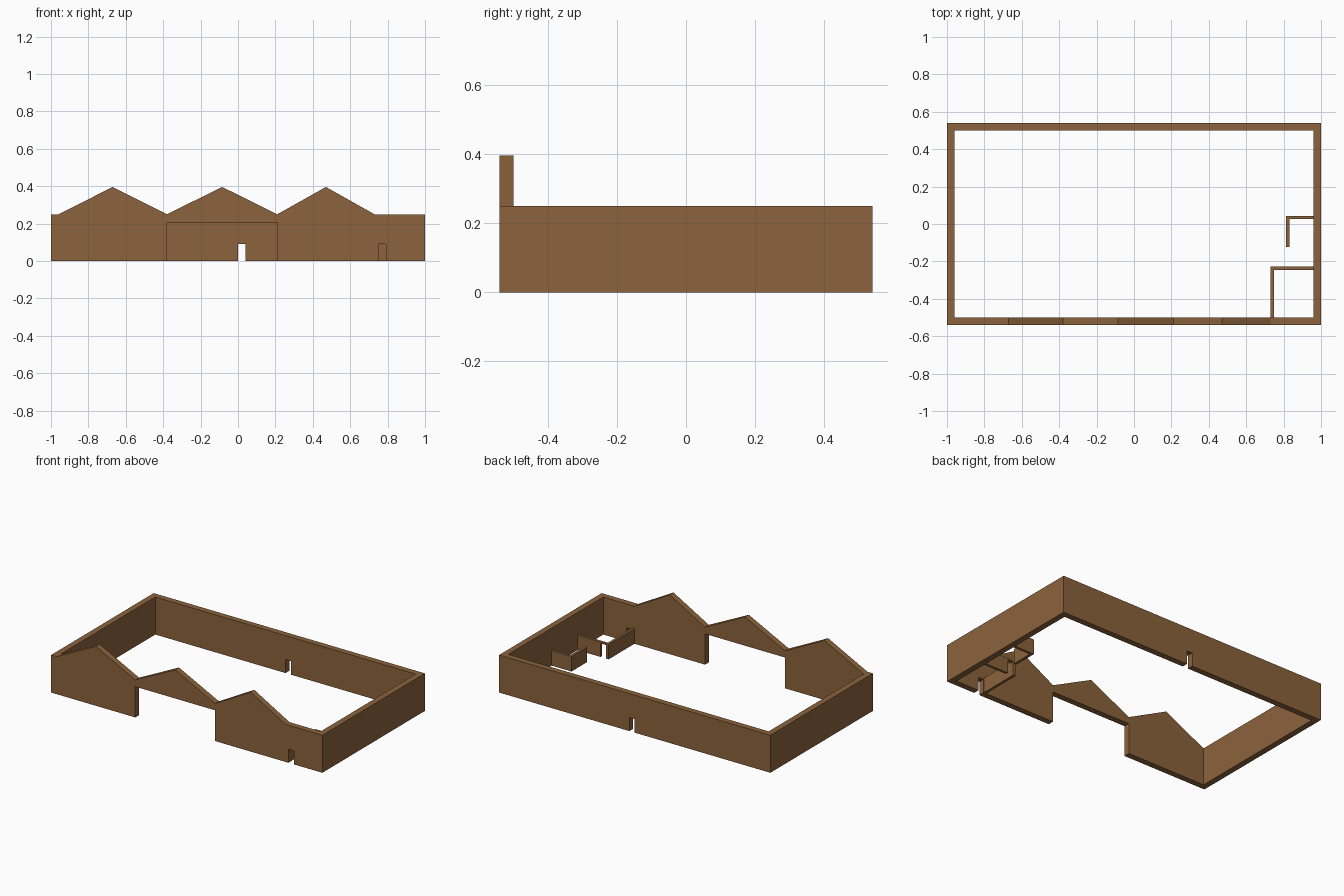
import bpy, bmesh

if "Cube" in bpy.data.objects:
    bpy.data.objects.remove(bpy.data.objects["Cube"])

brown = bpy.data.materials.new("brown_wall")
brown.diffuse_color = (0.26, 0.125, 0.045, 1)
brown.use_nodes = True
brown.node_tree.nodes["Principled BSDF"].inputs["Base Color"].default_value = brown.diffuse_color


def panel(name, outline, y0, y1):
    """Extrude an x-z outline from y0 to y1."""
    bm = bmesh.new()
    face = bm.faces.new([bm.verts.new((x, y0, z)) for x, z in outline])
    ext = bmesh.ops.extrude_face_region(bm, geom=[face])
    verts = [g for g in ext["geom"] if isinstance(g, bmesh.types.BMVert)]
    bmesh.ops.translate(bm, verts=verts, vec=(0, y1 - y0, 0))
    bmesh.ops.recalc_face_normals(bm, faces=bm.faces)
    mesh = bpy.data.meshes.new(name)
    bm.to_mesh(mesh)
    bm.free()
    mesh.materials.append(brown)
    obj = bpy.data.objects.new(name, mesh)
    bpy.context.collection.objects.link(obj)
    return obj


def wall(name, x0, x1, y0, y1, top, openings=()):
    """Wall with a top line (points left to right) and floor-level openings."""
    if not isinstance(top, list):
        top = [(x0, top), (x1, top)]
    base = [(x0, 0)]
    for a, b, h in openings:
        base += [(a, 0), (a, h), (b, h), (b, 0)]
    base.append((x1, 0))
    return panel(name, base + top[::-1], y0, y1)


W, D, T, H = 1.0, 0.54, 0.04, 0.25
PEAK, DOOR, ROOM, P = 0.396, 0.09, 0.1, 0.018

# Front wall: three gables, wide gateway and a small door
gables = [(-W, H), (-0.96, H), (-0.67, PEAK), (-0.38, H), (-0.085, PEAK),
          (0.21, H), (0.47, PEAK), (0.73, H), (W, H)]
wall("front_wall", -W, W, -D, -D + T, gables,
     [(-0.38, 0.21, 0.205), (0.75, 0.79, DOOR)])

# Back wall with a small door
wall("back_wall", -W, W, D - T, D, H, [(0.0, 0.04, DOOR)])

# Side walls
for name, x in (("left_wall", -W), ("right_wall", W - T)):
    wall(name, x, x + T, -D + T, D - T, H)

# Corner room partitions, with a door
wall("room_back_partition", 0.73, W - T, -0.245, -0.228, ROOM, [(0.75, 0.79, DOOR)])
wall("room_side_partition", 0.73, 0.73 + P, -D + T, -0.245, ROOM)

# Small open booth partitions
wall("booth_back_partition", 0.814, W - T, 0.026, 0.043, ROOM)
wall("booth_side_partition", 0.814, 0.814 + P, -0.122, 0.026, ROOM)
